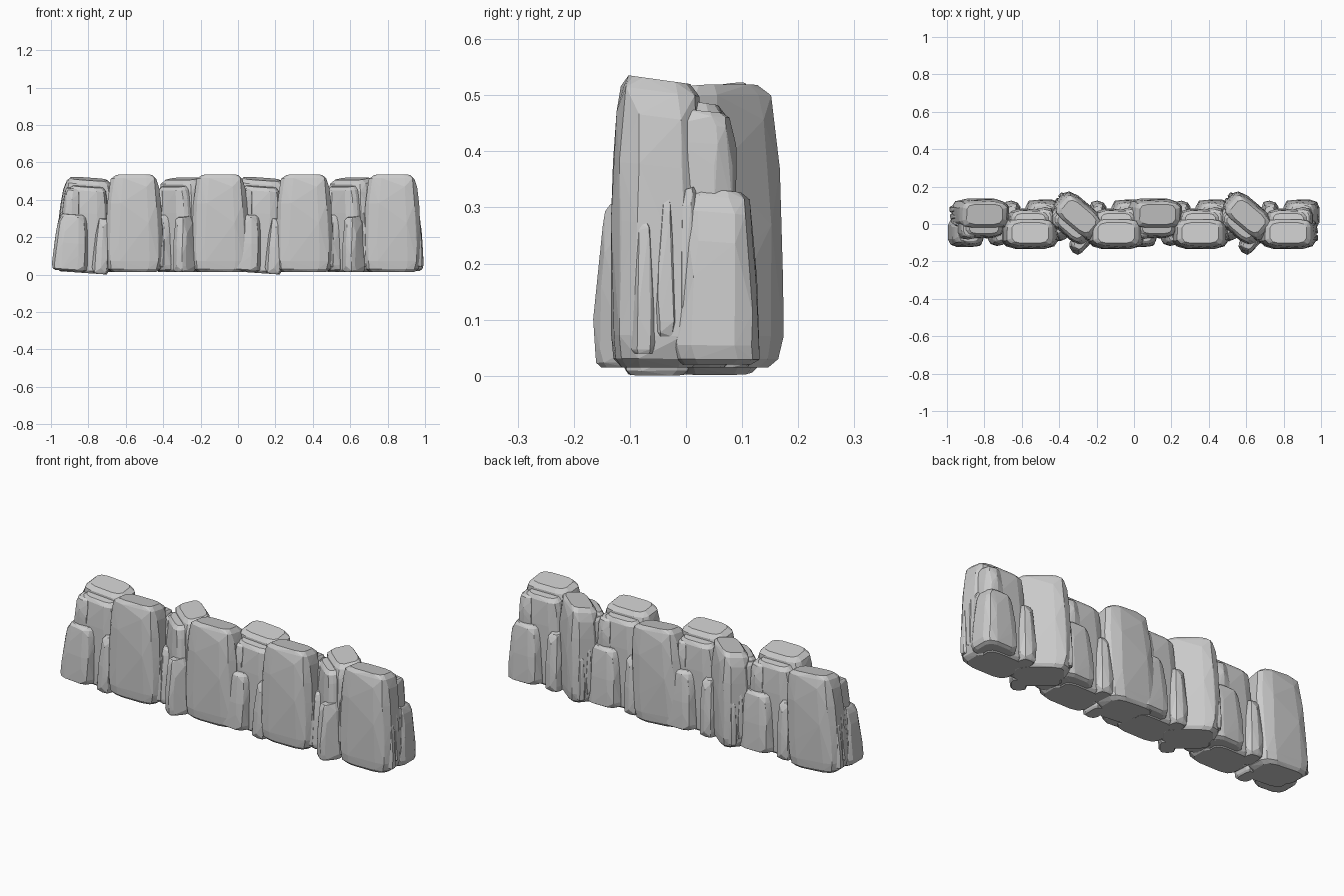
import bpy, bmesh, math, random
from mathutils import Matrix, Vector

if "Cube" in bpy.data.objects:
    bpy.data.objects.remove(bpy.data.objects["Cube"])

random.seed(7)

# Height fraction and outline scale of each ring of a chunk
RINGS = [(0, 0.78), (0.03, 0.93), (0.11, 1.0), (0.3, 1.0), (0.5, 0.98),
         (0.7, 0.96), (0.87, 0.92), (0.96, 0.84), (1, 0.68)]


def chunk(bm, x, y, z, taper=0.9, slope=0.0, power=0.5, sides=12, jitter=0.005):
    """Faceted stone chunk filling the given x, y, z ranges."""
    cx, cy = sum(x) / 2, sum(y) / 2
    rx, ry = (x[1] - x[0]) / 2, (y[1] - y[0]) / 2
    verts = []
    for t, s in RINGS:
        s *= 1 + (taper - 1) * t
        for i in range(sides):
            a = 2 * math.pi * (i + 0.5) / sides
            c, d = math.cos(a), math.sin(a)
            px = cx + rx * s * math.copysign(abs(c) ** power, c)
            py = cy + ry * s * math.copysign(abs(d) ** power, d)
            pz = z[0] + (z[1] - z[0]) * t + slope * (py - y[0]) * t
            j = jitter if 0 < t < 1 else 0
            verts.append(bm.verts.new((px + random.uniform(-j, j),
                                       py + random.uniform(-j, j), pz)))
    res = bmesh.ops.convex_hull(bm, input=verts)
    junk = [g for g in set(res["geom_interior"] + res["geom_unused"])
            if isinstance(g, bmesh.types.BMVert)]
    bmesh.ops.delete(bm, geom=junk, context='VERTS')


# One stone: flat slab in front, cap, broken lumps behind
bm = bmesh.new()
chunk(bm, (-0.155, 0.155), (-0.135, 0.04), (0.015, 0.54), 0.94, -0.14)
chunk(bm, (-0.13, 0.13), (-0.06, 0.085), (0.015, 0.50), 0.92, -0.15)
chunk(bm, (-0.03, 0.17), (-0.03, 0.135), (0.02, 0.34), 0.82, -0.1, 0.55)
chunk(bm, (-0.145, -0.055), (-0.01, 0.125), (0.015, 0.33), 0.8, -0.15, 0.6, 10)
chunk(bm, (0.03, 0.13), (-0.05, 0.09), (0.28, 0.48), 0.95, -0.1, 0.6, 10)
# Splinters on the broken ends
for side in (-1, 1):
    for k in range(3):
        px, py = side * (0.14 - 0.004 * k), -0.075 + 0.04 * k
        top = 0.22 + 0.06 * random.random()
        chunk(bm, (px - 0.022, px + 0.022), (py - 0.022, py + 0.022),
              (0.04 + 0.03 * k, top + 0.03 * k), 0.6, 0.3, 0.8, 6, 0.004)
bmesh.ops.recalc_face_normals(bm, faces=bm.faces)
mesh = bpy.data.meshes.new("stone")
bm.to_mesh(mesh)
bm.free()


def place(name, x, y, turn, tilt, dz, scale=1.0):
    ob = bpy.data.objects.new(name, mesh)
    ob.matrix_world = (Matrix.Translation((x, y, dz))
                       @ Matrix.Rotation(math.radians(tilt), 4, 'Y')
                       @ Matrix.Rotation(math.radians(turn), 4, 'Z')
                       @ Matrix.Scale(scale, 4))
    bpy.context.collection.objects.link(ob)


# Slabs facing the front
for i, x in enumerate((-0.555, -0.095, 0.355, 0.825)):
    place(f"front_stone_{i + 1}", x, 0, 0, 0, 0)
# Slabs facing the back, leaning
for i, x in enumerate((-0.835, 0.09)):
    place(f"back_stone_{i + 1}", x, 0.005, 180, 4, -0.005, 0.98)
# Stones turned diagonally
for i, x in enumerate((-0.325, 0.58)):
    place(f"diagonal_stone_{i + 1}", x, 0.005, 140, 0, 0, 0.97)
